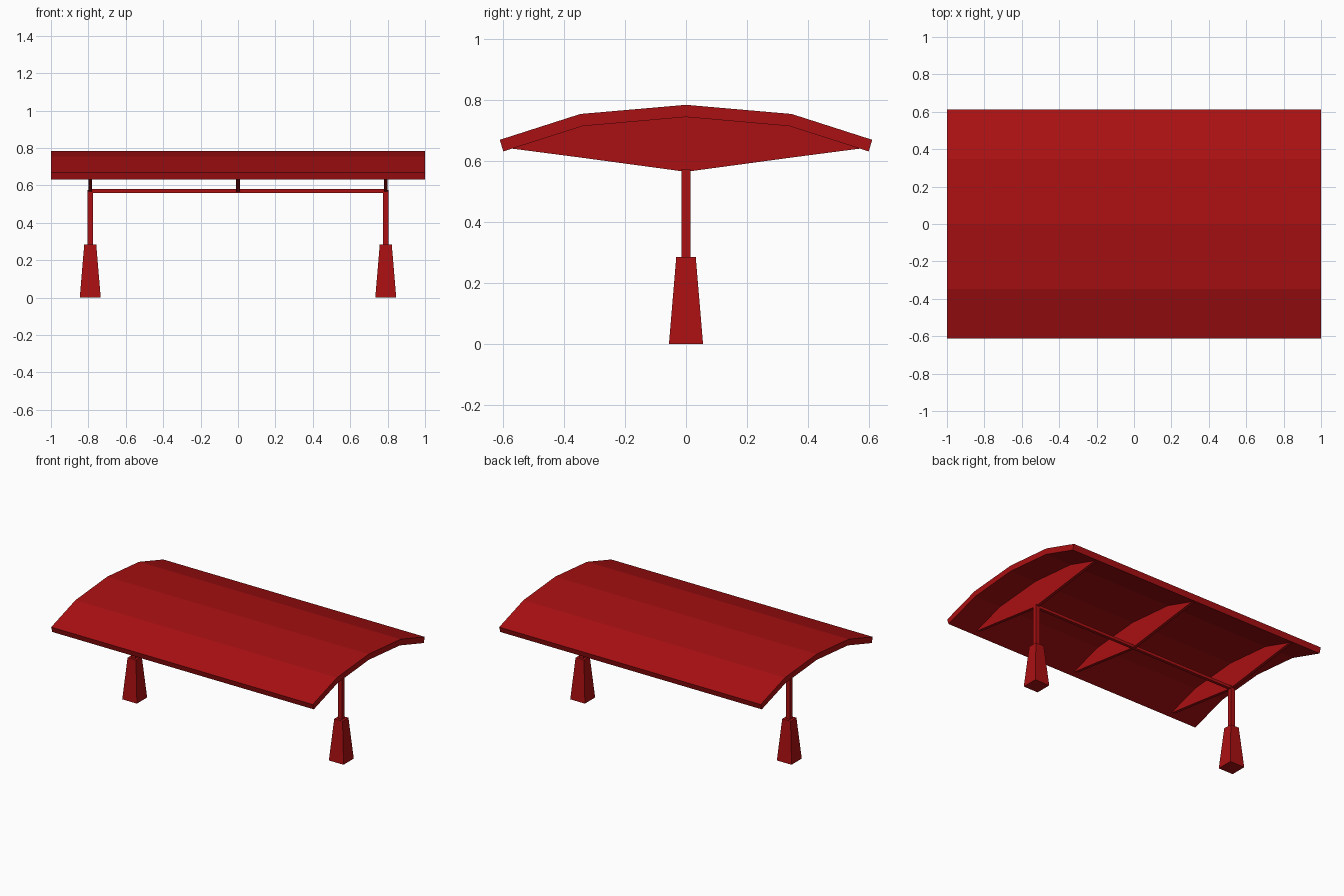
import bpy
import bmesh

cube = bpy.data.objects.get("Cube")
if cube:
    bpy.data.objects.remove(cube, do_unlink=True)

red = bpy.data.materials.new("deep_red")
red.use_nodes = True
red.diffuse_color = (0.40, 0.005, 0.006, 1)
red.node_tree.nodes["Principled BSDF"].inputs["Base Color"].default_value = red.diffuse_color


def add_object(name, bm):
    bmesh.ops.recalc_face_normals(bm, faces=bm.faces)
    mesh = bpy.data.meshes.new(name)
    bm.to_mesh(mesh)
    bm.free()
    mesh.materials.append(red)
    obj = bpy.data.objects.new(name, mesh)
    bpy.context.collection.objects.link(obj)
    return obj


def extrude_strip(name, upper, lower, x0, x1):
    """Solid along x between two matching (y, z) lines."""
    bm = bmesh.new()
    for i in range(len(upper) - 1):
        quad = [upper[i], upper[i + 1], lower[i + 1], lower[i]]
        face = bm.faces.new([bm.verts.new((x0, y, z)) for y, z in quad])
        grown = bmesh.ops.extrude_face_region(bm, geom=[face], use_keep_orig=True)
        verts = [v for v in grown["geom"] if isinstance(v, bmesh.types.BMVert)]
        bmesh.ops.translate(bm, verts=verts, vec=(x1 - x0, 0, 0))
    bmesh.ops.remove_doubles(bm, verts=bm.verts, dist=0.0005)
    # Remove the hidden walls between neighbouring segments
    inner = [f for f in bm.faces if all(len(e.link_faces) > 2 for e in f.edges
             if abs(e.verts[0].co.x - e.verts[1].co.x) > 0.001)
             and max(v.co.y for v in f.verts) - min(v.co.y for v in f.verts) < 0.02
             and abs(f.calc_center_median().y) < 0.5]
    bmesh.ops.delete(bm, geom=inner, context="FACES")
    return add_object(name, bm)


def taper_box(name, x, z0, z1, bottom, top):
    """Square column whose width may change with height."""
    bm = bmesh.new()
    bmesh.ops.create_cube(bm, size=1)
    for v in bm.verts:
        width = top if v.co.z > 0 else bottom
        v.co = (x + v.co.x * width, v.co.y * width, z1 if v.co.z > 0 else z0)
    return add_object(name, bm)


def mirrored(half):
    """Complete a (y, z) line that runs from the far edge to the centre."""
    return half + [(-y, z) for y, z in reversed(half[:-1])]


# Folded canopy roof
roof_top = mirrored([(-0.612, 0.67), (-0.347, 0.755), (0, 0.785)])
roof_under = mirrored([(-0.6, 0.632), (-0.34, 0.715), (0, 0.745)])
extrude_strip("canopy_roof", roof_top, roof_under, -1, 1)

# Tapered ribs carrying the roof
rib_top = mirrored([(-0.572, 0.643), (-0.34, 0.717), (0, 0.747)])
rib_under = mirrored([(-0.57, 0.641), (-0.34, 0.611), (0, 0.565)])
post_x = 0.79
for name, x in (("right_rib", -post_x), ("middle_rib", 0), ("left_rib", post_x)):
    extrude_strip(name, rib_top, rib_under, x - 0.01, x + 0.01)

# Posts on tapered footings
for side, x in (("right", -post_x), ("left", post_x)):
    taper_box(side + "_footing", x, 0, 0.285, 0.112, 0.064)
    taper_box(side + "_post", x, 0.28, 0.575, 0.03, 0.03)

# Beam joining the posts
bm = bmesh.new()
bmesh.ops.create_cube(bm, size=1)
for v in bm.verts:
    v.co = (v.co.x * 2 * post_x, v.co.y * 0.02, 0.57 + v.co.z * 0.02)
add_object("cross_beam", bm)
